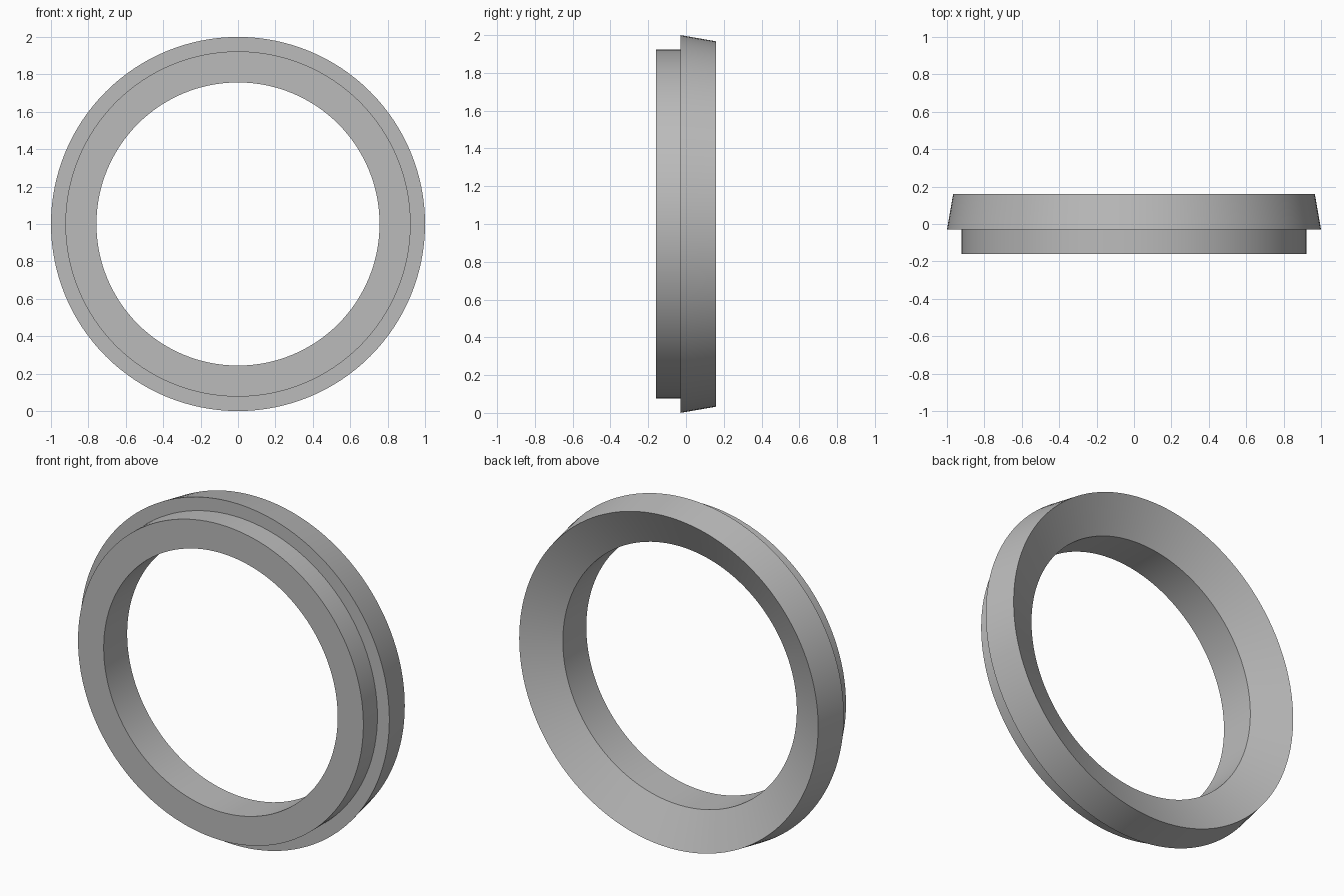
import bpy, bmesh, math
from mathutils import Matrix, Vector

cube = bpy.data.objects.get("Cube")
if cube:
    bpy.data.objects.remove(cube)

GREY = (0.5, 0.5, 0.5, 1)
mat = bpy.data.materials.new("plain grey")
mat.use_nodes = True
mat.diffuse_color = GREY
mat.node_tree.nodes["Principled BSDF"].inputs["Base Color"].default_value = GREY

# Cross-section as (radius, depth), swept around the y axis
SECTION = [(0.757, -0.16), (0.923, -0.16), (0.923, -0.03),
           (1.0, -0.03), (0.967, 0.16), (0.757, 0.057)]
STEPS = 128

bm = bmesh.new()
verts = [bm.verts.new((r, y, 0)) for r, y in SECTION]
edges = [bm.edges.new((verts[i - 1], verts[i])) for i in range(len(verts))]
bmesh.ops.spin(bm, geom=verts + edges, cent=(0, 0, 0), axis=(0, 1, 0),
               angle=math.tau, steps=STEPS, use_merge=False)
bmesh.ops.remove_doubles(bm, verts=bm.verts, dist=0.0005)
bmesh.ops.recalc_face_normals(bm, faces=bm.faces)
bmesh.ops.transform(bm, matrix=Matrix.Translation(Vector((0, 0, 1))), verts=bm.verts)

# Stepped ring with a flared back opening
mesh = bpy.data.meshes.new("stepped_ring")
bm.to_mesh(mesh)
bm.free()
mesh.materials.append(mat)
ring = bpy.data.objects.new("stepped_ring", mesh)
bpy.context.collection.objects.link(ring)

bpy.ops.object.select_all(action="DESELECT")
ring.select_set(True)
bpy.context.view_layer.objects.active = ring
bpy.ops.object.shade_smooth_by_angle(angle=math.radians(25))
